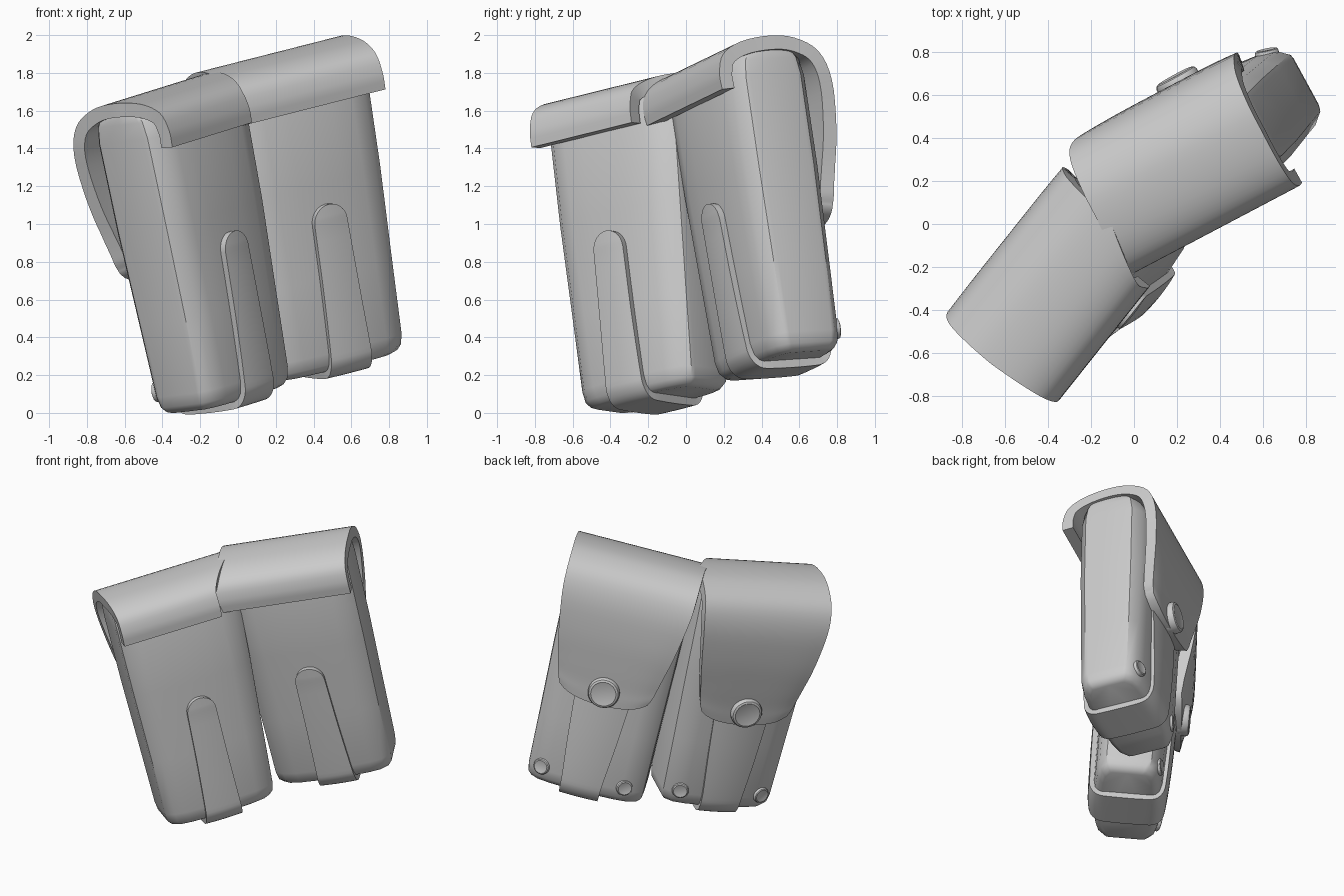
import bpy, bmesh, math
from mathutils import Vector, Matrix

if "Cube" in bpy.data.objects:
    bpy.data.objects.remove(bpy.data.objects["Cube"])


def spline(pts, steps):
    """Catmull-Rom resampling of a few control points."""
    p = [Vector(q) for q in pts]
    p = [2 * p[0] - p[1]] + p + [2 * p[-1] - p[-2]]
    out = []
    for i in range(1, len(p) - 2):
        a, b, c, d = p[i - 1:i + 3]
        for k in range(steps):
            t = k / steps
            out.append(0.5 * (2 * b + (c - a) * t + (2 * a - 5 * b + 4 * c - d) * t * t
                              + (3 * b - a - 3 * c + d) * t ** 3))
    return out + [p[-2]]


def finish(bm, name, frame, thickness=0, angle=40):
    me = bpy.data.meshes.new(name)
    bm.to_mesh(me)
    bm.free()
    ob = bpy.data.objects.new(name, me)
    bpy.context.collection.objects.link(ob)
    ob.matrix_world = frame
    bpy.ops.object.select_all(action='DESELECT')
    ob.select_set(True)
    bpy.context.view_layer.objects.active = ob
    if thickness:
        m = ob.modifiers.new("thickness", 'SOLIDIFY')
        m.thickness, m.offset = thickness, -1
        bpy.ops.object.modifier_apply(modifier=m.name)
    bpy.ops.object.shade_smooth_by_angle(angle=math.radians(angle))
    return ob


def skin(rows, closed=False, caps=False):
    """Quad surface through equal-length rows of points."""
    bm = bmesh.new()
    v = [[bm.verts.new(p) for p in r] for r in rows]
    n = len(rows[0])
    for i in range(len(rows) - 1):
        for j in range(n if closed else n - 1):
            k = (j + 1) % n
            bm.faces.new((v[i][j], v[i][k], v[i + 1][k], v[i + 1][j]))
    if caps:
        bm.faces.new(v[0][::-1])
        bm.faces.new(v[-1])
    return bm


def body(name, frame, low, high):
    # bulged cross-section with chamfered ends; low/high = (base, top) widening of each end
    q = [(0.375, 0), (0.375, 0.14), (0.37, 0.165), (0.32, 0.215), (0.24, 0.238), (0.12, 0.25), (0, 0.255)]
    half = q + [(-x, y) for x, y in q[-2::-1]]
    ring = half + [(x, -y) for x, y in half[-2:0:-1]]
    levels = [(0, .84, .68), (.012, .91, .78), (.04, .965, .86), (.1, .985, .91), (.5, .99, .95),
              (1.0, 1, 1), (1.48, 1, 1), (1.57, 1, .92), (1.62, .99, .75), (1.64, .97, .5)]
    rows = []
    for h, sx, sy in levels:
        lo, hi = [e[0] + (e[1] - e[0]) * min(1, h / 1.4) for e in (low, high)]
        rows.append([(x * sx * (hi if x > 0 else lo), y * sy, h) for x, y in ring])
    finish(skin(rows, True, True), name, frame, angle=35)


def flap(name, frame, low, high):
    # front lip, over the top, long tongue down the back: (depth, height, half width)
    # low/high = (front, rear) extension of each end
    path = [(-.325, 1.42, .41), (-.325, 1.51, .41), (-.285, 1.61, .41), (-.17, 1.67, .41), (0, 1.69, .41),
            (.15, 1.67, .41), (.28, 1.59, .41), (.34, 1.43, .405), (.347, 1.2, .385), (.33, .98, .355),
            (.315, .83, .33), (.31, .75, .315), (.305, .69, .295)]
    rows = []
    for y, z, w in spline(path, 4):
        tail = min(1, max(0, (1.05 - z) / .35)) if y > 0 else 0
        back = min(1, max(0, (1.5 - z) / .5)) if y > 0 else 0
        mix = min(1, max(0, (y + .3) / .3))
        row = []
        for j in range(17):
            s = j / 8 - 1
            e = high if s > 0 else low
            x = w * s + (e[0] + (e[1] - e[0]) * mix) * s * (1 - .8 * back)
            row.append((x, y - .012 * back * s ** 4, z + tail * (.05 * s * s + .03 * s ** 6)))
        rows.append(row)
    finish(skin(rows), name, frame, .075)


def strap(name, frame):
    # down the back, under the base, up the front to a rounded tip
    path = [(.272, .74, .19), (.272, .4, .165), (.264, .13, .14), (.25, .03, .135), (.2, -.03, .132),
            (.1, -.042, .13), (-.1, -.042, .13), (-.2, -.03, .128), (-.255, .03, .125), (-.268, .13, .12),
            (-.28, .45, .108), (-.288, .79, .1)]
    pts = spline(path, 4)
    for k in range(1, 8):
        t = math.radians(k * 12.3)
        pts.append(Vector((-.29, .79 + .1 * math.sin(t), .1 * math.cos(t))))
    rows = []
    for y, z, w in pts:
        rows.append([(w * j / 4, y * (1 - .05 * (w * j / .6) ** 2), z) for j in range(-4, 5)])
    finish(skin(rows), name, frame, .05)


def stud(name, frame, x, y, z, r, depth, turn=0):
    # round fastener with a softened rim, facing the back
    prof = [(r, 0), (r, depth * .75), (r * .93, depth * .93), (r * .8, depth), (r * .74, depth * .97)]
    rows = [[(a * math.cos(t * math.tau / 28), a * math.sin(t * math.tau / 28), h) for t in range(28)]
            for a, h in prof]
    place = (Matrix.Translation((x, y, z)) @ Matrix.Rotation(turn, 4, 'Z')
             @ Matrix.Rotation(-math.pi / 2, 4, 'X'))
    finish(skin(rows, True, True), name, frame @ place, angle=35)


def make_frame(origin, u, w):
    w = Vector(w).normalized()
    u = Vector(u)
    u = (u - w * u.dot(w)).normalized()
    m = Matrix((u, w.cross(u), w)).transposed().to_4x4()
    m.translation = origin
    return m


# the two pouches: frame (base centre, width direction, up direction),
# body widening at each end, flap extension at each end
pouches = {
    "left": (make_frame((-.07, -.162, .068), (.615, .77, .17), (-.19, -.09, .975)),
             ((1, 1.12), (1.04, 1.18)), ((.01, .03), (-.14, .04))),
    "right": (make_frame((.49, .502, .255), (.865, .456, .22), (-.165, -.155, .97)),
              ((1.13, 1.12), (1.01, 1.13)), ((.06, .04), (.02, .03))),
}
for side, (f, widen, extend) in pouches.items():
    body(side + "_pouch_body", f, *widen)
    flap(side + "_pouch_flap", f, *extend)
    strap(side + "_pouch_strap", f)
    stud(side + "_flap_button", f, 0, .28, .795, .106, .075)
    for s, tag in ((-1, "outer" if side == "left" else "inner"), (1, "inner" if side == "left" else "outer")):
        stud(f"{side}_{tag}_rivet", f, s * .275, .175, .12, .056, .05, -s * .3)
